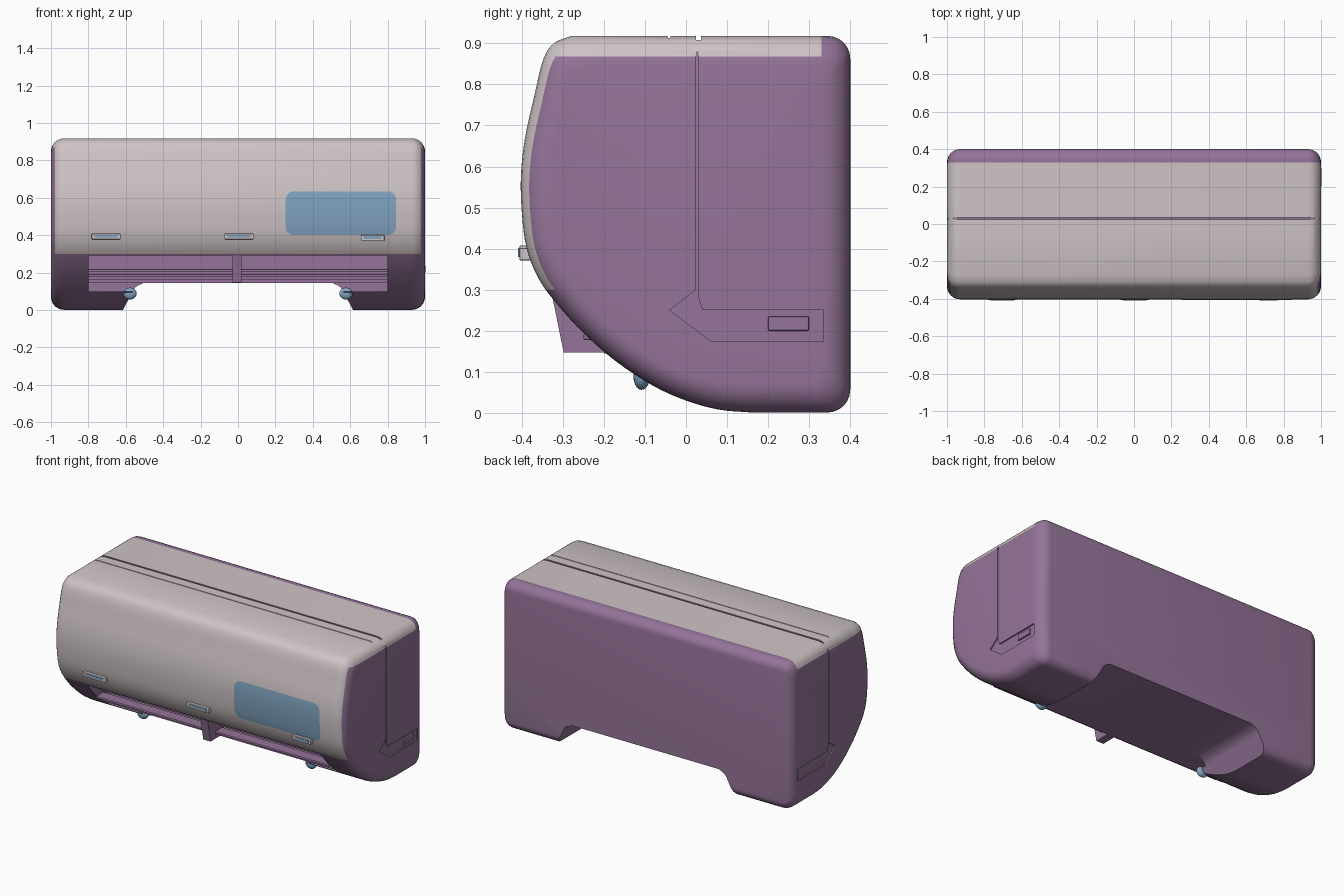
import bpy, bmesh, math
from mathutils import Vector

if "Cube" in bpy.data.objects:
    bpy.data.objects.remove(bpy.data.objects["Cube"])

def mat(name, c):
    m = bpy.data.materials.new(name)
    m.diffuse_color = (*c, 1)
    m.use_nodes = True
    m.node_tree.nodes["Principled BSDF"].inputs["Base Color"].default_value = m.diffuse_color
    return m

CREAM = mat("warm_grey", (0.62, 0.55, 0.56))
PURPLE = mat("muted_purple", (0.30, 0.175, 0.32))
BLUE = mat("soft_blue", (0.22, 0.37, 0.53))
MATS = [CREAM, PURPLE, BLUE]

def finish(bm, name, mi=None):
    bmesh.ops.recalc_face_normals(bm, faces=bm.faces[:])
    if mi is not None:
        for f in bm.faces:
            f.material_index = mi
    me = bpy.data.meshes.new(name)
    bm.to_mesh(me)
    bm.free()
    for m in MATS:
        me.materials.append(m)
    ob = bpy.data.objects.new(name, me)
    bpy.context.collection.objects.link(ob)
    return ob

def smooth(ob, deg=35):
    bpy.ops.object.select_all(action='DESELECT')
    ob.select_set(True)
    bpy.context.view_layer.objects.active = ob
    bpy.ops.object.shade_smooth_by_angle(angle=math.radians(deg))

def box(name, x, y, z, mi, bevel=0):
    bm = bmesh.new()
    bmesh.ops.create_cube(bm, size=1)
    for v in bm.verts:
        for i, r in enumerate((x, y, z)):
            v.co[i] = r[0] if v.co[i] < 0 else r[1]
    if bevel:
        bmesh.ops.bevel(bm, geom=bm.edges[:], offset=bevel, segments=2,
                        profile=0.5, affect='EDGES')
    return finish(bm, name, mi)

def prism(name, pts, axis, a, b, mi):
    """Extrude a 2D outline along x (pts are y,z) or y (pts are x,z)."""
    bm = bmesh.new()
    def co(p, t):
        return (t, p[0], p[1]) if axis == 'x' else (p[0], t, p[1])
    r0 = [bm.verts.new(co(p, a)) for p in pts]
    r1 = [bm.verts.new(co(p, b)) for p in pts]
    bm.faces.new(r0)
    bm.faces.new(r1)
    n = len(pts)
    for i in range(n):
        bm.faces.new((r0[i], r0[(i + 1) % n], r1[(i + 1) % n], r1[i]))
    return finish(bm, name, mi)

def cut(ob, cutter):
    m = ob.modifiers.new("cut", 'BOOLEAN')
    m.operation = 'DIFFERENCE'
    m.solver = 'EXACT'
    m.object = cutter
    bpy.context.view_layer.objects.active = ob
    bpy.ops.object.modifier_apply(modifier=m.name)
    bpy.data.objects.remove(cutter)

def spline(pts, n=4):
    p = [Vector(q) for q in pts]
    p = [2 * p[0] - p[1]] + p + [2 * p[-1] - p[-2]]
    out = []
    for i in range(1, len(p) - 2):
        a, b, c, d = p[i - 1:i + 3]
        for k in range(n):
            t = k / n
            out.append(0.5 * (2 * b + (c - a) * t + (2 * a - 5 * b + 4 * c - d) * t * t
                              + (3 * b - a - 3 * c + d) * t ** 3))
    return out + [p[-2]]

# Side profile: curved front, then the rounded back corners
front = spline([(-0.28, 0.918), (-0.322, 0.9), (-0.348, 0.86), (-0.37, 0.77), (-0.392, 0.67),
                (-0.402, 0.58), (-0.4, 0.49), (-0.388, 0.4), (-0.358, 0.325), (-0.31, 0.26),
                (-0.25, 0.195), (-0.17, 0.125), (-0.08, 0.066), (0.0, 0.03), (0.08, 0.008),
                (0.16, 0.001)])

def arc(cy, cz, r, a0):
    return [Vector((cy + r * math.cos(math.radians(a0 + k * 15)),
                    cz + r * math.sin(math.radians(a0 + k * 15)))) for k in range(7)]

profile = front + arc(0.345, 0.056, 0.055, -90) + arc(0.345, 0.863, 0.055, 0)

def front_y(z):
    for a, b in zip(front, front[1:]):
        if b.y <= z <= a.y:
            return a.x + (b.x - a.x) * (a.y - z) / (a.y - b.y)
    return -0.4

# Main body: profile lofted along x with rounded ends
R = 0.07
ring_def = [(1 - R + R * math.sin(t), R * (1 - math.cos(t)))
            for t in (math.radians(15 * k) for k in range(7))]
ring_def = [(-x, d) for x, d in reversed(ring_def)] + ring_def
bm = bmesh.new()
rings = []
for x, d in ring_def:
    rings.append([bm.verts.new((x, p.x * (1 - d / 0.4),
                                0.459 + (p.y - 0.459) * (1 - d / 0.459))) for p in profile])
n = len(profile)
for r0, r1 in zip(rings, rings[1:]):
    for i in range(n):
        bm.faces.new((r0[i], r0[(i + 1) % n], r1[(i + 1) % n], r1[i]))
bm.faces.new(rings[0])
bm.faces.new(rings[-1])
for co, no in (((0, 0.33, 0), (0, 1, 0)), ((0, 0, 0.30), (0, 0, 1)), ((0, 0, 0.868), (0, 0, 1))):
    bmesh.ops.bisect_plane(bm, geom=bm.verts[:] + bm.edges[:] + bm.faces[:],
                           plane_co=co, plane_no=no)
# Front and top are grey; ends, back and underside are purple
for f in bm.faces:
    c = f.calc_center_median()
    grey = c.y < 0.33 and c.z > 0.30 and (c.z > 0.868 or abs(c.x) < 0.975)
    f.material_index = 0 if grey else 1
body = finish(bm, "body")

# Underside notch with sloped ends
half = spline([(0.625, -0.02), (0.605, 0.02), (0.575, 0.075), (0.55, 0.12), (0.505, 0.145)], 3)
outline = [(p.x, p.y) for p in half] + [(-p.x, p.y) for p in reversed(half)]
cut(body, prism("notch_cutter", outline, 'y', -0.6, 0.6, 1))
# Air outlet recess
cut(body, box("outlet_cutter", (-0.8, 0.8), (-0.6, -0.06), (0.1, 0.292), 1))
# Seams over the top and down the ends, and the end recesses
cut(body, box("seam_cutter", (-1.1, 1.1), (0.024, 0.036), (0.908, 1), 1))
cut(body, box("seam_cutter", (-1.1, 1.1), (-0.044, -0.038), (0.913, 1), 0))
for s in (-1, 1):
    xr = sorted((s * 0.992, s * 1.1))
    cut(body, box("seam_cutter", xr, (0.024, 0.031), (0.25, 0.95), 1))
    cut(body, prism("recess_cutter", [(-0.04, 0.25), (0.06, 0.175), (0.335, 0.175),
                                      (0.335, 0.25), (0.04, 0.25), (0.024, 0.3)],
                    'x', xr[0], xr[1], 1))
smooth(body)

# Outlet floor, louvres and centre fin
box("outlet_floor", (-0.8, 0.8), (-0.2, -0.05), (0.145, 0.163), 1)
for i, (y, z) in enumerate(((-0.25, 0.178), (-0.2, 0.205))):
    box("louvre_%d" % i, (-0.8, 0.8), (y, y + 0.07), (z, z + 0.014), 1, 0.004)
prism("centre_fin", [(-0.328, 0.295), (-0.298, 0.147), (-0.19, 0.147), (-0.1, 0.295)],
      'x', -0.03, 0.02, 1)

# Blue display panel following the curved front
bm = bmesh.new()
x0, x1, z0, z1, r = 0.255, 0.845, 0.4, 0.635, 0.045
prev = None
zs = [z0 + r * (1 - math.cos(math.radians(15 * k))) for k in range(7)]
zs += [z0 + r + (z1 - z0 - 2 * r) * k / 6 for k in range(1, 6)]
zs += [z0 + z1 - z for z in reversed(zs[:7])]
for z in zs:
    e = max(0, z0 + r - z, z - (z1 - r))
    ins = r - math.sqrt(max(0, r * r - e * e))
    y = front_y(z) - 0.003
    row = [bm.verts.new((x, y, z)) for x in (x0 + ins, x1 - ins)]
    if prev:
        bm.faces.new((prev[0], prev[1], row[1], row[0]))
    prev = row
bmesh.ops.solidify(bm, geom=bm.faces[:], thickness=0.006)
smooth(finish(bm, "display_panel", 2))

# Front latches with blue inlays
for i, x in enumerate((-0.705, 0.005, 0.72)):
    z = 0.393 if i < 2 else 0.386
    w = 0.078 if i < 2 else 0.063
    box("latch_%d" % i, (x - w, x + w), (-0.406, -0.36), (z - 0.015, z + 0.015), 0, 0.004)
    box("latch_inlay_%d" % i, (x - w + 0.015, x + w - 0.015), (-0.409, -0.4),
        (z - 0.006, z + 0.009), 2)

# Blue spots on the inner fronts of the feet
for s in (-1, 1):
    bm = bmesh.new()
    bmesh.ops.create_uvsphere(bm, u_segments=20, v_segments=10, radius=1)
    for v in bm.verts:
        v.co = Vector((s * 0.578 + v.co.x * 0.036, -0.108 + v.co.y * 0.02, 0.088 + v.co.z * 0.032))
    smooth(finish(bm, "foot_spot", 2))

# Small button on the right end
box("end_button", (0.99, 1.003), (0.2, 0.3), (0.2, 0.235), 1, 0.004)
